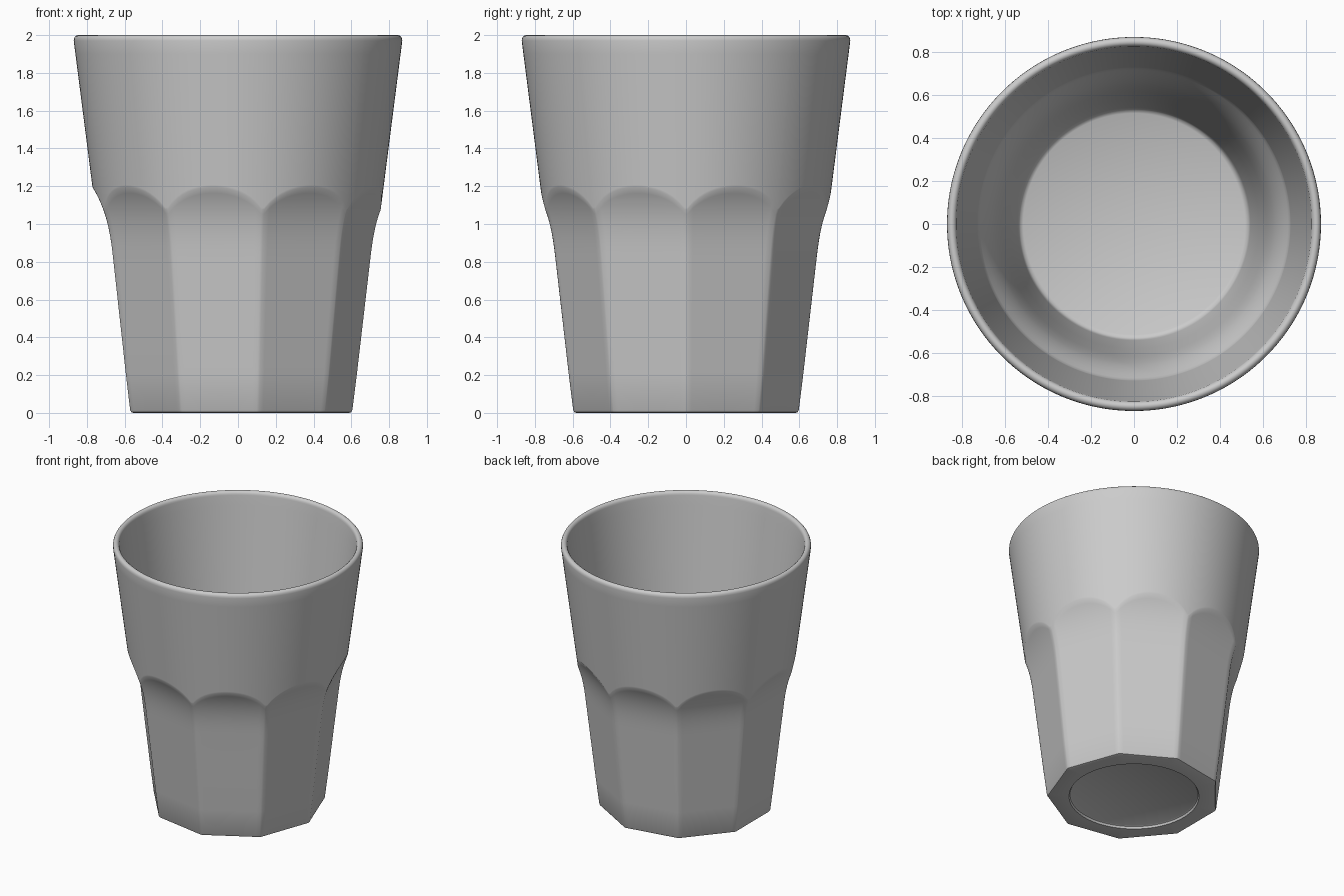
import bpy, bmesh, math

if "Cube" in bpy.data.objects:
    bpy.data.objects.remove(bpy.data.objects["Cube"])

SIDES = 9
WALL = 0.045


def cone(z):
    """Radius of the round upper body."""
    return 0.77 + 0.128 * (z - 1.19)


def facet(z):
    """Distance of a flat side from the axis, flaring outward near its top."""
    return 0.571 + 0.11 * z + 1.1 * max(0.0, z - 0.8) ** 3


def crossing(c):
    """Height where a flat side runs out into the round body."""
    lo, hi = 0.95, 1.25
    for _ in range(30):
        mid = (lo + hi) / 2
        if facet(mid) / c < cone(mid):
            lo = mid
        else:
            hi = mid
    return lo


def inner(z):
    return min(facet(z), cone(z)) - WALL


def profile(c):
    """Cross-section (r, z) from under the base, up the outside, down the inside."""
    pts = [(0.435, 0.02), (0.445, 0.015), (0.452, 0.0)]
    # rounded foot
    foot = facet(0) / c
    pts += [(foot - 0.018, 0.0), (foot - 0.006, 0.004), (foot, 0.015)]
    # faceted lower wall, rows crowded towards the flare
    top = crossing(c)
    for i in range(1, 5):
        z = 0.015 + 0.785 * i / 4
        pts.append((facet(z) / c, z))
    for i in range(1, 13):
        z = 0.8 + (top - 0.8) * i / 12
        pts.append((facet(z) / c, z))
    # round upper wall
    for z in (top + 0.012, 1.3, 1.6, 1.9, 1.97):
        pts.append((cone(z), z))
    # rounded rim
    for i in range(1, 9):
        t = math.pi * i / 8
        pts.append((0.8475 + 0.0225 * math.cos(t), 1.973 + 0.027 * math.sin(t)))
    # inner wall
    for z in (1.9, 1.6, 1.3, 1.22, 1.2, 1.18, 1.15, 1.1, 1.05, 1.0, 0.9, 0.8, 0.5, 0.14):
        pts.append((inner(z), z))
    # rounded floor edge
    pts += [(0.537, 0.12), (0.53, 0.108), (0.515, 0.1)]
    return pts


# column angles, with a narrow chamfer at each corner between flat sides
step = 2 * math.pi / SIDES
half = step / 2
edge = math.radians(0.6)
offsets = [-half + edge + (step - 2 * edge) * i / 17 for i in range(18)]

bm = bmesh.new()
columns = []
for s in range(SIDES):
    for off in offsets:
        a = (s + 0.5) * step + off
        columns.append([bm.verts.new((r * math.cos(a), r * math.sin(a), z))
                        for r, z in profile(math.cos(off))])

base_center = bm.verts.new((0, 0, 0.02))
floor_center = bm.verts.new((0, 0, 0.1))
for i, left in enumerate(columns):
    right = columns[(i + 1) % len(columns)]
    bm.faces.new((base_center, right[0], left[0]))
    bm.faces.new((floor_center, left[-1], right[-1]))
    for k in range(len(left) - 1):
        bm.faces.new((left[k], right[k], right[k + 1], left[k + 1]))
bmesh.ops.recalc_face_normals(bm, faces=bm.faces)

# faceted drinking tumbler
mesh = bpy.data.meshes.new("tumbler")
bm.to_mesh(mesh)
bm.free()
tumbler = bpy.data.objects.new("tumbler", mesh)
bpy.context.collection.objects.link(tumbler)
bpy.context.view_layer.objects.active = tumbler
tumbler.select_set(True)
bpy.ops.object.shade_smooth_by_angle(angle=math.radians(35))
